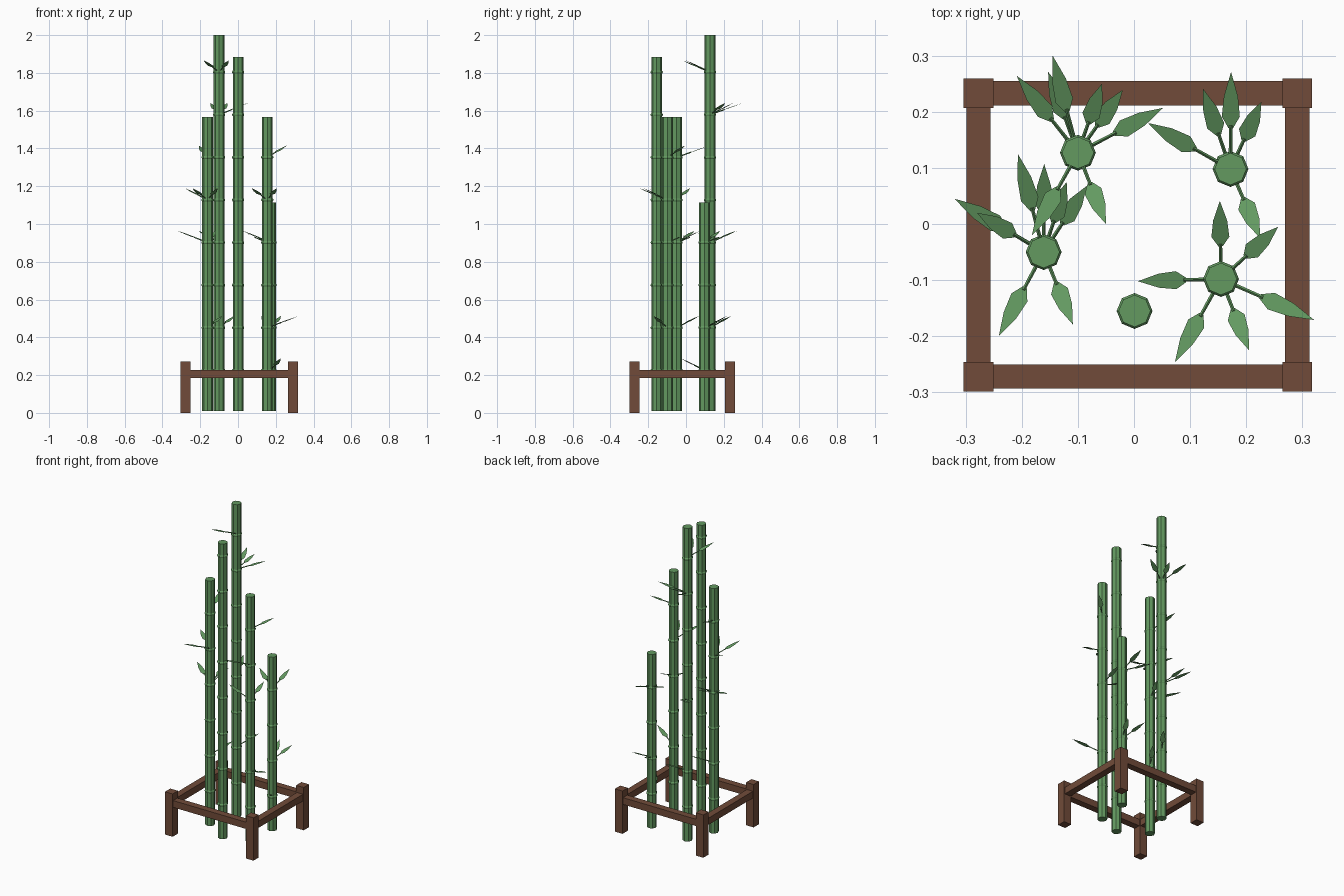
import bpy, bmesh, math
from mathutils import Vector

if "Cube" in bpy.data.objects:
    bpy.data.objects.remove(bpy.data.objects["Cube"])


def material(name, rgb):
    m = bpy.data.materials.new(name)
    m.diffuse_color = (*rgb, 1)
    m.use_nodes = True
    m.node_tree.nodes["Principled BSDF"].inputs["Base Color"].default_value = m.diffuse_color
    return m


GREEN = material("bamboo green", (0.125, 0.32, 0.118))
BROWN = material("wood brown", (0.165, 0.071, 0.041))


def finish(bm, name, mat):
    me = bpy.data.meshes.new(name)
    bm.to_mesh(me)
    bm.free()
    me.materials.append(mat)
    ob = bpy.data.objects.new(name, me)
    bpy.context.collection.objects.link(ob)
    return ob


def box(name, x0, x1, y0, y1, z0, z1):
    bm = bmesh.new()
    bmesh.ops.create_cube(bm, size=1)
    for v in bm.verts:
        v.co = ((x0 + x1) / 2 + v.co.x * (x1 - x0),
                (y0 + y1) / 2 + v.co.y * (y1 - y0),
                (z0 + z1) / 2 + v.co.z * (z1 - z0))
    finish(bm, name, BROWN)


def loft(bm, rings):
    """Join equal-sized rings of points and cap both ends."""
    loops = [[bm.verts.new(p) for p in r] for r in rings]
    n = len(loops[0])
    for a, b in zip(loops, loops[1:]):
        for i in range(n):
            j = (i + 1) % n
            bm.faces.new((a[i], a[j], b[j], b[i]))
    bm.faces.new(loops[0][::-1])
    bm.faces.new(loops[-1])


# Fence: four corner posts and four rails
XS, YS = (-0.277, 0.291), (-0.272, 0.233)
P, R = 0.0265, 0.0215
for sx, x in zip(("left", "right"), XS):
    for sy, y in zip(("front", "back"), YS):
        box(f"{sy}_{sx}_post", x - P, x + P, y - P, y + P, 0, 0.272)
    box(f"{sx}_rail", x - R, x + R, YS[0], YS[1], 0.185, 0.228)
for sy, y in zip(("front", "back"), YS):
    box(f"{sy}_rail", XS[0], XS[1], y - R, y + R, 0.185, 0.228)

# Bamboo canes: eight-sided, with a raised ring at every joint
PITCH = 0.2255


def cane(name, x, y, top):
    prof = [(0.01, 0.0285)]
    k = 1
    while k * PITCH < top - 0.02:
        z = k * PITCH
        prof += [(z - 0.008, 0.0285), (z - 0.003, 0.032),
                 (z + 0.003, 0.032), (z + 0.008, 0.0285)]
        k += 1
    prof.append((top, 0.0285))
    bm = bmesh.new()
    loft(bm, [[(x + r * math.cos(i * math.pi / 4), y + r * math.sin(i * math.pi / 4), z)
               for i in range(8)] for z, r in prof])
    finish(bm, name, GREEN)


# Leaf: thin stalk and a flat pointed blade, rising outwards
BLADE = [(0.42, 0.004), (0.54, 0.016), (0.75, 0.0125)]
RISE = 0.062


def leaf(name, x, y, joint, tx, ty):
    base = Vector((x, y, joint * PITCH))
    tip = Vector((tx, ty, joint * PITCH + RISE))
    d = tip - base
    side = Vector((-d.y, d.x, 0)).normalized()
    up = d.cross(side).normalized()
    bm = bmesh.new()
    rings = []
    for t, r in ((0.12, 0.0035), (0.45, 0.003)):
        c = base + d * t
        rings.append([c + side * r, c + up * r, c - side * r, c - up * r])
    loft(bm, rings)
    left = [bm.verts.new(base + d * t + side * w) for t, w in BLADE]
    right = [bm.verts.new(base + d * t - side * w) for t, w in BLADE]
    for i in range(len(BLADE) - 1):
        bm.faces.new((right[i], right[i + 1], left[i + 1], left[i]))
    bm.faces.new((right[-1], bm.verts.new(tip), left[-1]))
    finish(bm, name, GREEN)


# Each cane: x, y, height, leaves as (joint number, tip x, tip y)
CANES = {
    "tall_cane": (-0.10, 0.127, 2.0, [
        (8, -0.182, -0.02), (8, -0.05, 0.0), (7, -0.145, 0.30), (7, 0.052, 0.207),
        (7, -0.057, 0.25), (4, -0.209, 0.264), (4, -0.153, 0.271), (2, -0.02, 0.239)]),
    "short_cane": (0.172, 0.098, 1.115, [
        (4, 0.025, 0.18), (4, 0.173, 0.271), (2, 0.227, 0.218),
        (2, 0.123, 0.241), (1, 0.225, -0.025)]),
    "left_cane": (-0.161, -0.05, 1.567, [
        (6, -0.207, 0.125), (5, -0.28, 0.02), (5, -0.241, -0.20), (5, -0.109, -0.179),
        (4, -0.32, 0.045), (4, -0.16, 0.107), (4, -0.12, 0.075), (2, -0.084, 0.068)]),
    "right_cane": (0.155, -0.098, 1.567, [
        (6, 0.257, -0.005), (5, 0.073, -0.246), (5, 0.205, -0.225),
        (4, 0.007, -0.102), (4, 0.153, 0.041), (2, 0.321, -0.171)]),
    "front_cane": (0.001, -0.155, 1.885, []),
}
for name, (x, y, top, leaves) in CANES.items():
    cane(name, x, y, top)
    for i, (joint, tx, ty) in enumerate(leaves, 1):
        leaf(f"{name}_leaf_{i}", x, y, joint, tx, ty)
